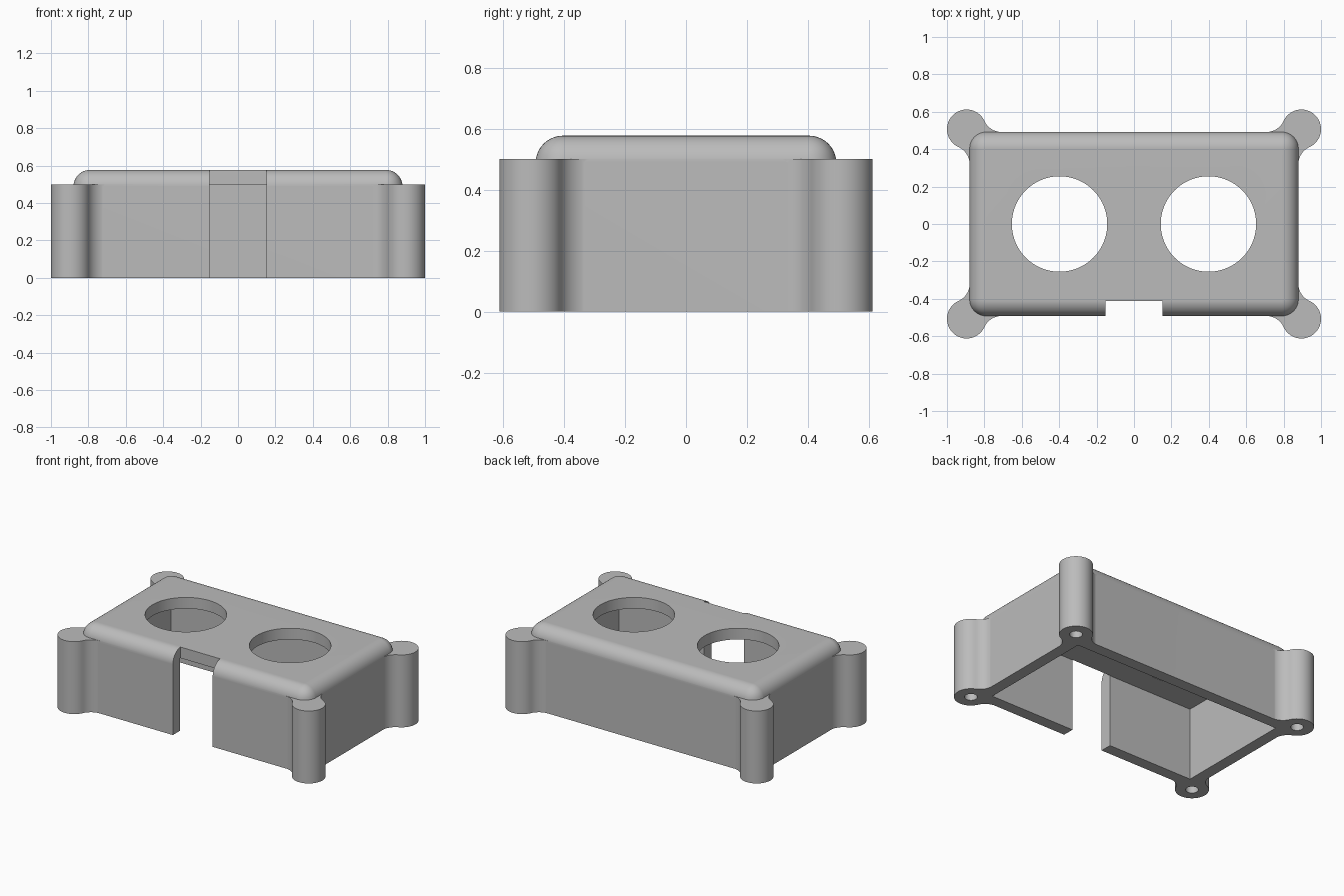
import bpy, bmesh
from math import pi, sqrt, cos, sin, atan2
from mathutils import Matrix

cube = bpy.data.objects.get("Cube")
if cube:
    bpy.data.objects.remove(cube, do_unlink=True)

BX, BY, TOP = 0.88, 0.493, 0.577       # outer half sizes and height of the shell
ROUND = 0.09                           # edge rounding
IX, IY, CEILING = 0.80, 0.413, 0.5     # cavity half sizes and ceiling height
PX, PY, PR = 0.895, 0.507, 0.105       # corner post centre and radius
FILLET = 0.1                           # concave blend from post to wall

grey = bpy.data.materials.new("light grey")
grey.use_nodes = True
grey.diffuse_color = (0.5, 0.5, 0.5, 1)
grey.node_tree.nodes["Principled BSDF"].inputs["Base Color"].default_value = (0.5, 0.5, 0.5, 1)


def make(name, bm):
    bmesh.ops.recalc_face_normals(bm, faces=bm.faces[:])
    mesh = bpy.data.meshes.new(name)
    bm.to_mesh(mesh)
    bm.free()
    mesh.materials.append(grey)
    ob = bpy.data.objects.new(name, mesh)
    bpy.context.collection.objects.link(ob)
    return ob


def box(name, x, y, z, rounding=0):
    bm = bmesh.new()
    bmesh.ops.create_cube(bm, size=1)
    for v in bm.verts:
        v.co = [r[0] if c < 0 else r[1] for c, r in zip(v.co, (x, y, z))]
    if rounding:
        edges = [e for e in bm.edges if max(v.co.z for v in e.verts) > z[0] + 0.01]
        bmesh.ops.bevel(bm, geom=edges, offset=rounding, segments=10,
                        profile=0.5, affect='EDGES')
    return make(name, bm)


def cylinder(name, x, y, radius, z0, z1, sides):
    bm = bmesh.new()
    bmesh.ops.create_cone(bm, cap_ends=True, segments=sides, radius1=radius, radius2=radius,
                          depth=z1 - z0, matrix=Matrix.Translation((x, y, (z0 + z1) / 2)))
    return make(name, bm)


def arc(cx, cy, r, a0, a1, n):
    return [(cx + r * cos(a0 + (a1 - a0) * i / n), cy + r * sin(a0 + (a1 - a0) * i / n))
            for i in range(n + 1)]


def corner_post(sx, sy):
    # Round post with a concave blend into both neighbouring walls
    wx, wy = BX - 0.001, BY - 0.001
    reach = PR + FILLET
    ax, ay = PX - sqrt(reach ** 2 - (wy + FILLET - PY) ** 2), wy + FILLET
    cx, cy = wx + FILLET, PY - sqrt(reach ** 2 - (wx + FILLET - PX) ** 2)
    a = atan2(PY - ay, PX - ax)
    c = atan2(PY - cy, PX - cx)
    outline = arc(ax, ay, FILLET, -pi / 2, a, 10)
    outline += arc(PX, PY, PR, a + pi, c - pi, 36)[1:-1]
    outline += arc(cx, cy, FILLET, c, pi, 10)
    outline += [(IX + 0.02, cy), (IX + 0.02, IY + 0.02), (ax, IY + 0.02)]
    bm = bmesh.new()
    face = bm.faces.new([bm.verts.new((sx * x, sy * y, -0.12)) for x, y in outline])
    up = bmesh.ops.extrude_face_region(bm, geom=[face])["geom"]
    for v in up:
        if isinstance(v, bmesh.types.BMVert):
            v.co.z = CEILING
    return make("corner_post", bm)


def combine(target, other, operation):
    mod = target.modifiers.new(operation.lower(), 'BOOLEAN')
    mod.operation, mod.solver, mod.object = operation, 'EXACT', other
    other.hide_render = True
    bpy.context.view_layer.objects.active = target
    bpy.ops.object.modifier_apply(modifier=mod.name)
    bpy.data.objects.remove(other, do_unlink=True)


bpy.ops.object.select_all(action='DESELECT')

# Rounded shell with its corner posts
case = box("enclosure_cover", (-BX, BX), (-BY, BY), (-0.15, TOP), ROUND)
corners = [(sx, sy) for sx in (-1, 1) for sy in (-1, 1)]
for sx, sy in corners:
    combine(case, corner_post(sx, sy), 'UNION')

# Level base, hollow inside and cable notch in the front wall
combine(case, box("base_cutter", (-2, 2), (-2, 2), (-1, 0)), 'DIFFERENCE')
combine(case, box("cavity_cutter", (-IX, IX), (-IY, IY), (-0.2, CEILING)), 'DIFFERENCE')
combine(case, box("notch_cutter", (-0.152, 0.152), (-0.7, -IY + 0.002), (-0.3, 1)), 'DIFFERENCE')

# Two round openings in the top
for side in (-1, 1):
    combine(case, cylinder("opening_cutter", side * 0.398, 0, 0.255, 0.3, 0.8, 96), 'DIFFERENCE')

# Blind screw holes under the posts
for sx, sy in corners:
    combine(case, cylinder("screw_cutter", sx * PX, sy * PY, 0.04, -0.2, 0.42, 32), 'DIFFERENCE')

# Smooth curves, crisp edges
case.select_set(True)
bpy.context.view_layer.objects.active = case
bpy.ops.object.shade_smooth_by_angle(angle=pi / 6)
weighted = case.modifiers.new("even_shading", 'WEIGHTED_NORMAL')
weighted.keep_sharp = True
